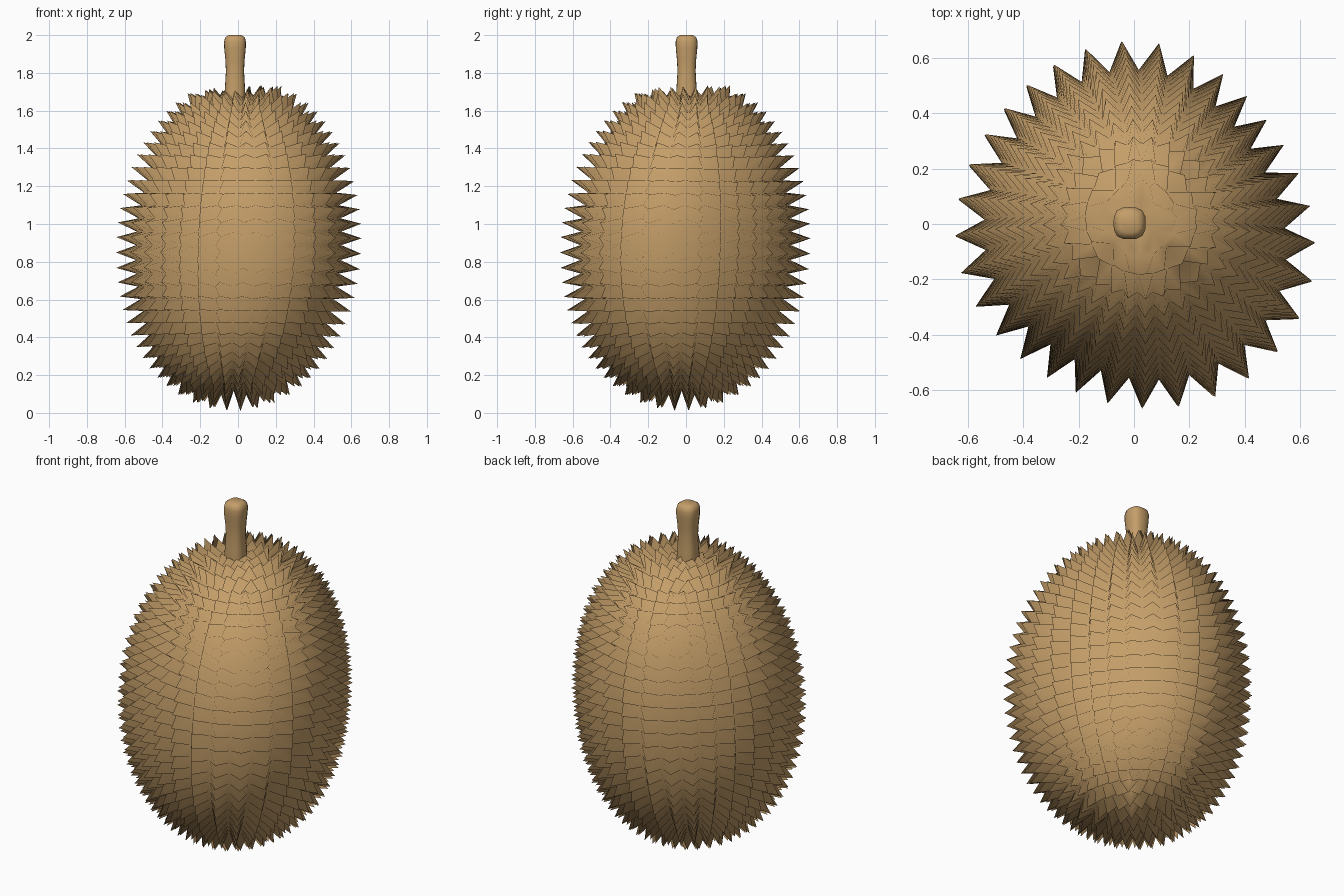
import bpy, bmesh, math
from mathutils import Vector

if "Cube" in bpy.data.objects:
    bpy.data.objects.remove(bpy.data.objects["Cube"])

COLS, ROWS = 8, 24          # spikes across each quarter, spikes up each quarter
CAP = 0.50                  # polar angle covered by each end cap
R, ZC = 0.54, 0.888
H_TOP, H_BOTTOM = 0.787, 0.77
SPIKE = 0.11

tan = bpy.data.materials.new("tan husk")
tan.diffuse_color = (0.55, 0.34, 0.14, 1)
tan.use_nodes = True
tan.node_tree.nodes["Principled BSDF"].inputs["Base Color"].default_value = tan.diffuse_color


def bulge(phi):
    """Uneven plumpness around the fruit."""
    return (1 - 0.035 * math.sin(2 * phi) - 0.01 * (1 - math.cos(4 * phi))
            + 0.014 * (math.cos(phi) - math.cos(3 * phi))
            - 0.030 * (math.sin(phi) + math.sin(3 * phi)))


def rind_point(polar, phi):
    """Point on the plump, slightly leaning fruit body."""
    s, c = math.sin(polar), math.cos(polar)
    e = 2 / (2.02 if c > 0 else 2.12)
    rho = R * abs(s) ** e
    dz = H_TOP * c ** e if c > 0 else -H_BOTTOM * (-c) ** e
    phi -= 0.03
    rho *= 1 + (bulge(phi) - 1) * s
    return Vector((rho * math.cos(phi) + 0.03 * dz,
                   rho * math.sin(phi) * 1.03 + 0.03 * dz, ZC + dz))


def cap_point(i, j, top):
    """Square grid wrapped onto a round cap."""
    u, v = 2 * i / COLS - 1, 2 * j / COLS - 1
    r = max(abs(u), abs(v))
    if r == 0:
        phi = 0
    elif abs(u) >= abs(v):
        phi = math.pi / 4 * v / u + (0 if u > 0 else math.pi)
    else:
        phi = math.pi / 2 - math.pi / 4 * u / v + (0 if v > 0 else math.pi)
    return rind_point(r * CAP if top else math.pi - r * CAP, phi)


def finish(name, bm):
    bmesh.ops.recalc_face_normals(bm, faces=bm.faces)
    for f in bm.faces:
        f.smooth = True
    mesh = bpy.data.meshes.new(name)
    bm.to_mesh(mesh)
    bm.free()
    mesh.materials.append(tan)
    ob = bpy.data.objects.new(name, mesh)
    bpy.context.collection.objects.link(ob)
    return ob


def add_grid(bm, nu, nv, point):
    g = [[bm.verts.new(point(i, j)) for j in range(nv + 1)] for i in range(nu + 1)]
    for i in range(nu):
        for j in range(nv):
            bm.faces.new((g[i][j], g[i + 1][j], g[i + 1][j + 1], g[i][j + 1]))


# Spiky husk: wall and two caps, every quad raised into a pyramid
bm = bmesh.new()
add_grid(bm, 4 * COLS, ROWS, lambda i, j: rind_point(
    CAP + (math.pi - 2 * CAP) * j / ROWS, math.pi / 4 + i * math.pi / (2 * COLS)))
for top in (True, False):
    add_grid(bm, COLS, COLS, lambda i, j: cap_point(i, j, top))
bmesh.ops.remove_doubles(bm, verts=bm.verts, dist=0.001)
bmesh.ops.recalc_face_normals(bm, faces=bm.faces)
for f in list(bm.faces):
    centre = f.calc_center_median()
    out = math.hypot(centre.x, centre.y)
    # spikes shrink towards the stem
    size = SPIKE * min(1, max(0.2, out / 0.2)) if centre.z > ZC else SPIKE
    bmesh.ops.poke(bm, faces=[f], offset=size)
finish("spiky_husk", bm)

# Stem: rounded-square rings, waisted in the middle with a soft top
bm = bmesh.new()
profile = [(0.056, 1.60), (0.055, 1.68), (0.052, 1.74), (0.048, 1.81),
           (0.051, 1.87), (0.057, 1.93), (0.058, 1.965), (0.052, 1.988), (0.034, 2.0)]
N = 16
rings = []
for r, z in profile:
    ring = []
    for k in range(N):
        a = 2 * math.pi * k / N
        c, s = math.cos(a), math.sin(a)
        q = r / (abs(c) ** 3 + abs(s) ** 3) ** (1 / 3)
        ring.append(bm.verts.new((-0.016 + q * c, 0.003 + q * s, z)))
    rings.append(ring)
for a, b in zip(rings, rings[1:]):
    for k in range(N):
        bm.faces.new((a[k], a[(k + 1) % N], b[(k + 1) % N], b[k]))
bm.faces.new(rings[-1])
bm.faces.new(rings[0][::-1])
finish("stem", bm)
